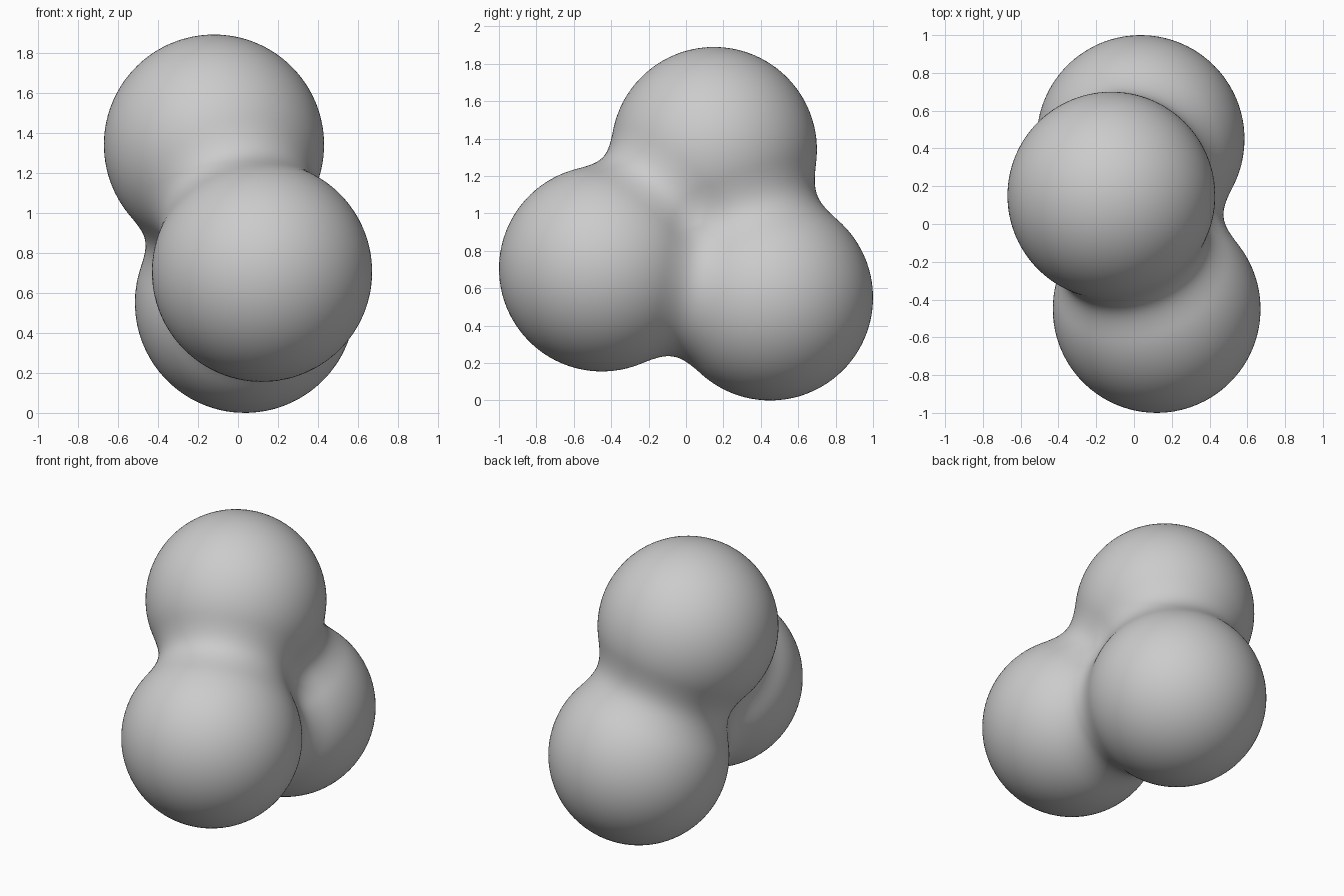
import bpy
import bmesh
from mathutils import Vector

if "Cube" in bpy.data.objects:
    bpy.data.objects.remove(bpy.data.objects["Cube"])

# Three equal balls melted together
RADIUS = 0.55
BLEND = 0.23
BALLS = [Vector((-0.12, 0.15, 1.34)),   # top
         Vector((0.12, -0.45, 0.705)),  # front
         Vector((0.035, 0.45, 0.55))]   # back
CENTRE = sum(BALLS, Vector()) / 3


def smooth_min(a, b):
    h = max(BLEND - abs(a - b), 0.0) / BLEND
    return min(a, b) - h * h * BLEND / 4


def field(p):
    d = [(p - c).length - RADIUS for c in BALLS]
    d.sort()
    return smooth_min(smooth_min(d[0], d[1]), d[2])


def surface_point(direction):
    lo, hi = 0.0, 2.0
    for _ in range(20):
        mid = (lo + hi) / 2
        if field(CENTRE + direction * mid) < 0:
            lo = mid
        else:
            hi = mid
    return CENTRE + direction * lo


# Inflate a ball from the shared centre out to the blended surface
bm = bmesh.new()
bmesh.ops.create_icosphere(bm, subdivisions=6, radius=1)
for v in bm.verts:
    v.co = surface_point(v.co.normalized())
mesh = bpy.data.meshes.new("blended_balls")
bm.to_mesh(mesh)
bm.free()
mesh.shade_smooth()
obj = bpy.data.objects.new("blended_balls", mesh)
bpy.context.collection.objects.link(obj)
